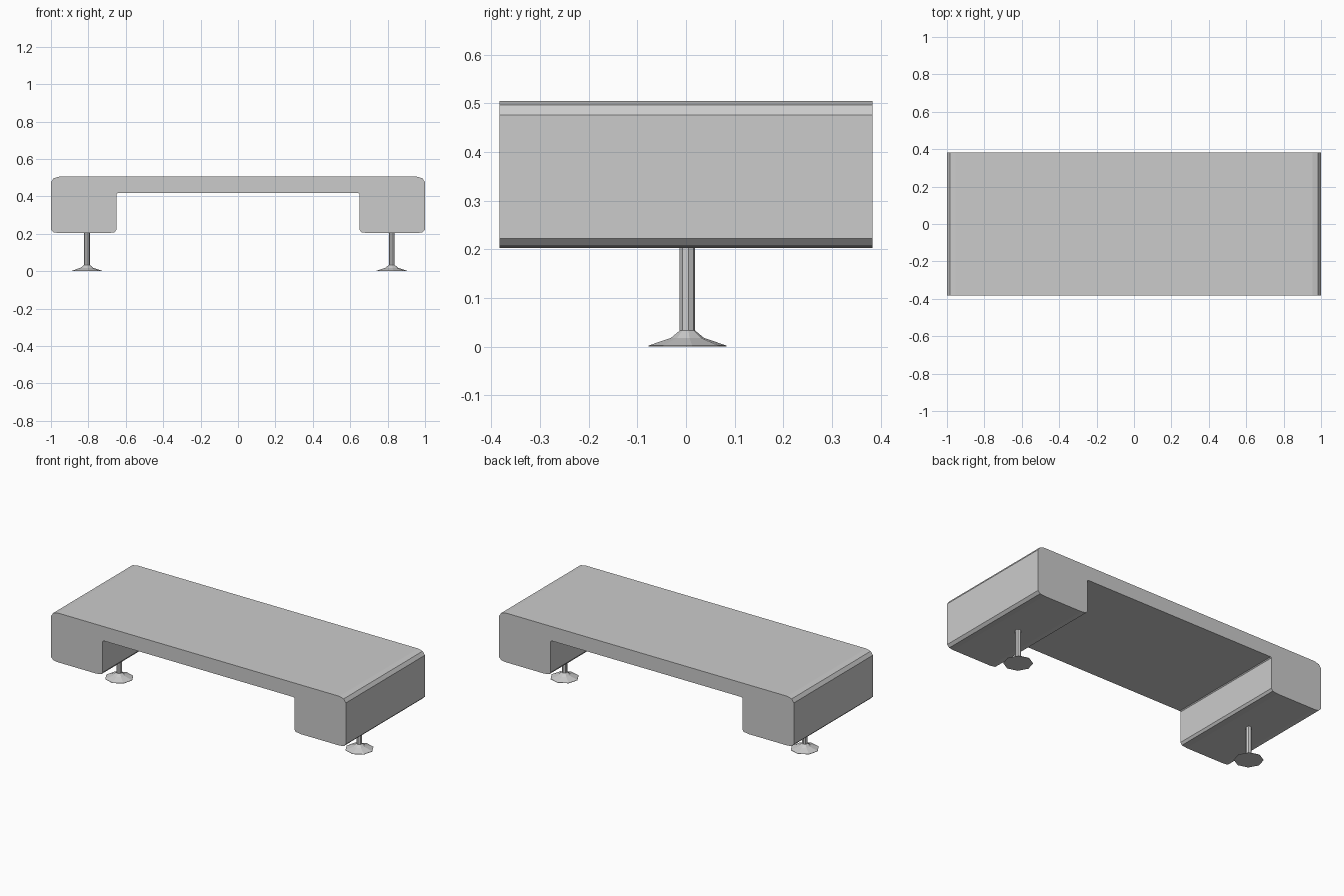
import bpy, bmesh, math

if "Cube" in bpy.data.objects:
    bpy.data.objects.remove(bpy.data.objects["Cube"])

W, D = 1.0, 0.383          # half length, half depth
Z0, ZU, Z1 = 0.203, 0.417, 0.505


def finish(name, bm):
    bmesh.ops.recalc_face_normals(bm, faces=bm.faces)
    me = bpy.data.meshes.new(name)
    bm.to_mesh(me)
    bm.free()
    ob = bpy.data.objects.new(name, me)
    bpy.context.collection.objects.link(ob)
    return ob


# Bench body: mirrored half profile extruded along y
half = [(0.645, ZU), (0.65, 0.412), (0.65, 0.222), (0.66, 0.208), (0.695, Z0),
        (0.955, Z0), (0.985, 0.207), (W, 0.222),
        (W, 0.476), (0.985, 0.497), (0.955, Z1)]
profile = half + [(-x, z) for x, z in reversed(half)]
bm = bmesh.new()
face = bm.faces.new([bm.verts.new((x, -D, z)) for x, z in profile])
ext = bmesh.ops.extrude_face_region(bm, geom=[face])
verts = [v for v in ext["geom"] if isinstance(v, bmesh.types.BMVert)]
bmesh.ops.translate(bm, verts=verts, vec=(0, 2 * D, 0))
finish("bench_body", bm)


# Pedestal leg: low-poly lathe with a flared foot
def leg(name, x, y, sides=8):
    bm = bmesh.new()
    rings = []
    for r, z in [(0.081, 0), (0.081, 0.002), (0.034, 0.018), (0.016, 0.033), (0.016, Z0 + 0.005)]:
        rings.append([bm.verts.new((x + r * math.cos(2 * math.pi * (i + 0.15) / sides),
                                    y + r * math.sin(2 * math.pi * (i + 0.15) / sides), z))
                      for i in range(sides)])
    for a, b in zip(rings, rings[1:]):
        for i in range(sides):
            j = (i + 1) % sides
            bm.faces.new((a[i], a[j], b[j], b[i]))
    bm.faces.new(rings[0])
    bm.faces.new(rings[-1])
    finish(name, bm)


leg("left_leg", -0.808, 0.003)
leg("right_leg", 0.822, 0.003)
